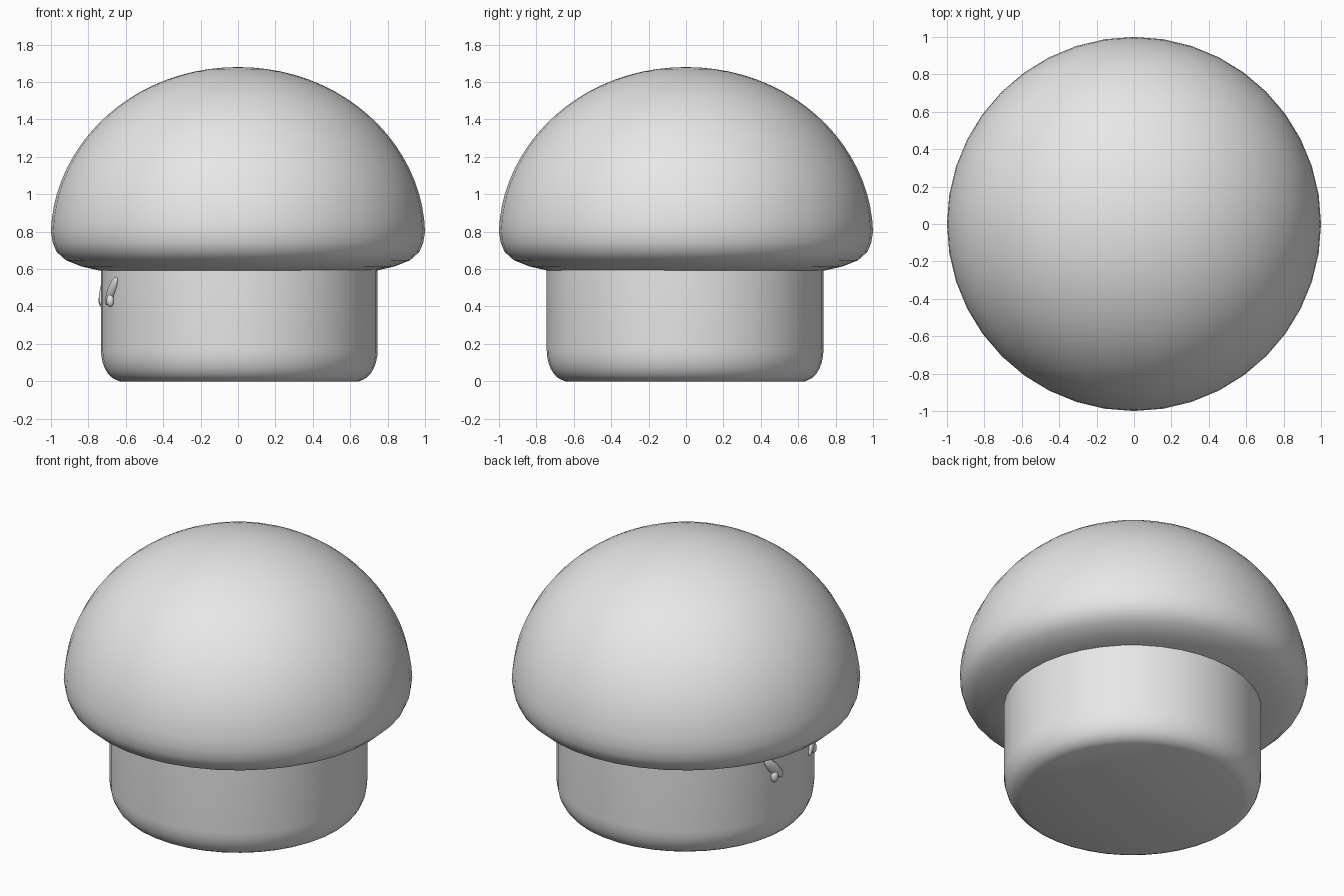
import bpy, bmesh, math
from mathutils import Matrix, Vector

cube = bpy.data.objects.get("Cube")
if cube:
    bpy.data.objects.remove(cube)

grey = bpy.data.materials.new("plain grey")
grey.use_nodes = True
grey.diffuse_color = (0.8, 0.8, 0.8, 1)
grey.node_tree.nodes["Principled BSDF"].inputs["Base Color"].default_value = (0.8, 0.8, 0.8, 1)

STEM_CENTRE = Vector((0.007, -0.005, 0))


def finish(name, bm, angle):
    bmesh.ops.recalc_face_normals(bm, faces=bm.faces)
    mesh = bpy.data.meshes.new(name)
    bm.to_mesh(mesh)
    bm.free()
    mesh.materials.append(grey)
    obj = bpy.data.objects.new(name, mesh)
    bpy.context.collection.objects.link(obj)
    bpy.ops.object.select_all(action='DESELECT')
    obj.select_set(True)
    bpy.context.view_layer.objects.active = obj
    bpy.ops.object.shade_smooth_by_angle(angle=math.radians(angle))
    return obj


def lathe(name, profile, sides, angle):
    """Spin a (radius, height) profile around z."""
    bm = bmesh.new()
    verts = [bm.verts.new((r, 0, z)) for r, z in profile]
    edges = [bm.edges.new(pair) for pair in zip(verts, verts[1:])]
    bmesh.ops.spin(bm, geom=verts + edges, axis=(0, 0, 1), cent=(0, 0, 0),
                   angle=math.tau, steps=sides, use_duplicate=False)
    bmesh.ops.remove_doubles(bm, verts=bm.verts, dist=0.0005)
    return finish(name, bm, angle)


# Cap: flat underside, rounded rim and a tall dome
cap = [(0, 0.588), (0.6, 0.588), (0.74, 0.592), (0.84, 0.615), (0.92, 0.647),
       (0.97, 0.692), (0.99, 0.74)]
for i in range(21):
    t = i / 20 * math.pi / 2
    r = math.cos(t) * (1 - 0.012 * math.sin(2 * t))
    cap.append((r if i < 20 else 0, 0.8 + 0.88 * math.sin(t)))
lathe("cap", cap, 40, 60)

# Stem: straight wall with a rounded foot
stem = [(0, 0), (0.64, 0)]
for i in range(1, 8):
    t = i / 7 * math.pi / 2
    stem.append((0.64 + 0.1 * math.sin(t), 0.17 - 0.165 * math.cos(t)))
stem += [(0.74, 0.62), (0, 0.62)]
lathe("stem", stem, 40, 40).location = STEM_CENTRE


def face_bead(name, azimuth, radius, height, tilt, half_sizes):
    """Flattened ellipsoid lying on the stem wall."""
    a = math.radians(azimuth)
    bm = bmesh.new()
    bmesh.ops.create_uvsphere(bm, u_segments=24, v_segments=12, radius=1)
    place = (Matrix.Translation(STEM_CENTRE + Vector((0, 0, height)))
             @ Matrix.Rotation(a, 4, 'Z')
             @ Matrix.Translation((radius, 0, 0))
             @ Matrix.Rotation(math.radians(tilt), 4, 'X')
             @ Matrix.Diagonal((*half_sizes, 1)))
    bmesh.ops.transform(bm, matrix=place, verts=bm.verts)
    finish(name, bm, 60)


# Slanted brows with small eyes below, outer ends raised
for side, azimuth, tilt in (("left", 203, -44), ("right", 168, 44)):
    face_bead(side + "_brow", azimuth, 0.742, 0.482, tilt, (0.02, 0.032, 0.1))
    face_bead(side + "_eye", azimuth, 0.75, 0.432, 0, (0.019, 0.024, 0.035))
